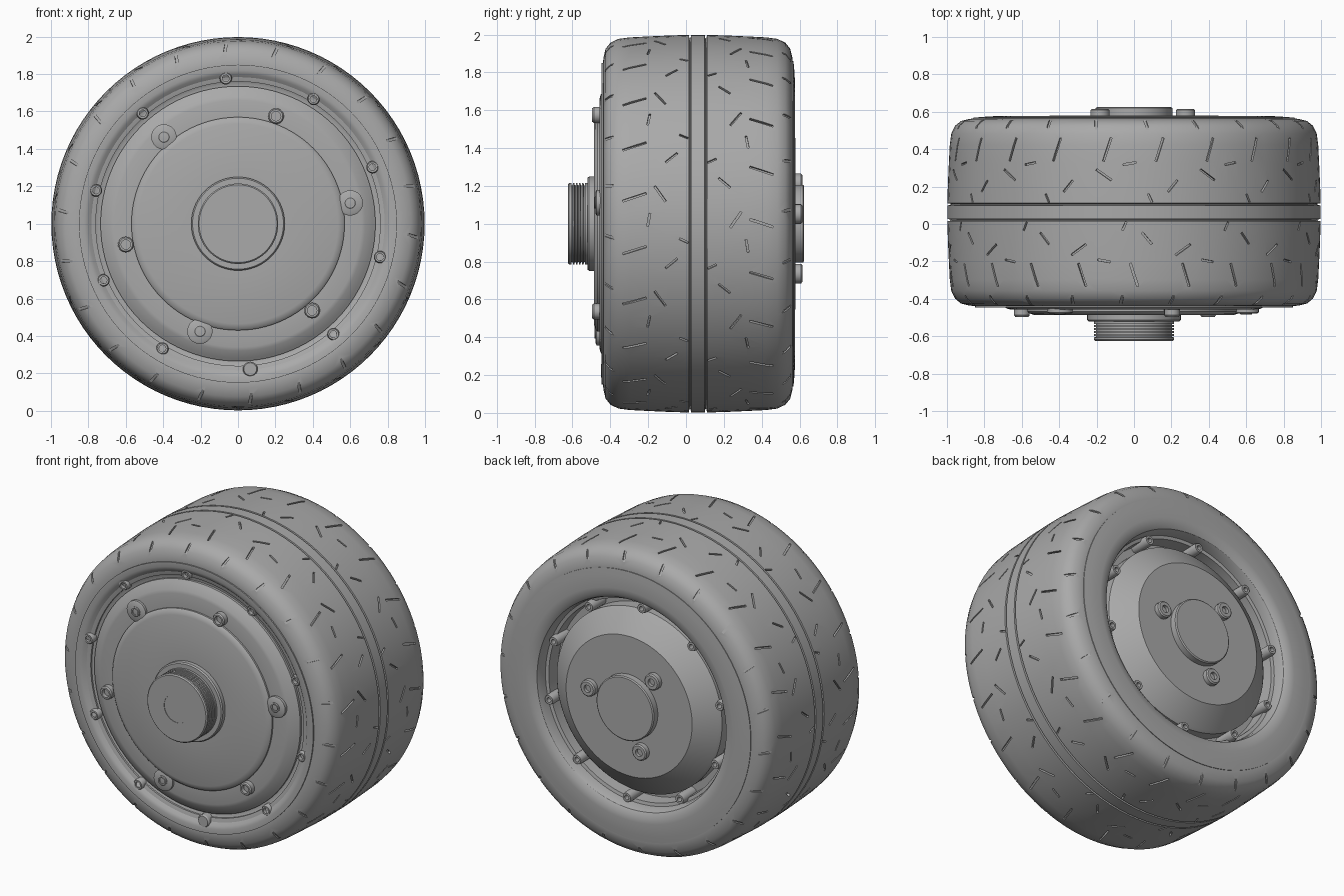
import bpy, bmesh
from math import sin, cos, pi, radians
from mathutils import Matrix

cube = bpy.data.objects.get("Cube")
if cube:
    bpy.data.objects.remove(cube, do_unlink=True)

grey = bpy.data.materials.new("mid_grey")
grey.use_nodes = True
GREY = (0.4, 0.4, 0.4, 1)
grey.diffuse_color = GREY
grey.node_tree.nodes["Principled BSDF"].inputs["Base Color"].default_value = GREY

MID = 0.063          # axial middle of the tyre
AXLE = 1.0           # axle height


def add_object(name, bm):
    mesh = bpy.data.meshes.new(name)
    bm.to_mesh(mesh)
    bm.free()
    mesh.materials.append(grey)
    obj = bpy.data.objects.new(name, mesh)
    bpy.context.collection.objects.link(obj)
    return obj


def activate(obj):
    bpy.ops.object.select_all(action='DESELECT')
    obj.select_set(True)
    bpy.context.view_layer.objects.active = obj


def smooth(obj, angle=32):
    activate(obj)
    bpy.ops.object.shade_smooth_by_angle(angle=radians(angle))


def lathe(name, profile, x=0, z=AXLE, segs=96, closed=False):
    """Turn a (radius, y) profile around an axis parallel to y."""
    bm = bmesh.new()
    rings = []
    for i in range(segs):
        a = 2 * pi * i / segs
        rings.append([bm.verts.new((x + r * cos(a), y, z + r * sin(a)))
                      for r, y in profile])
    count = len(profile) if closed else len(profile) - 1
    for i in range(segs):
        p, q = rings[i], rings[(i + 1) % segs]
        for j in range(count):
            k = (j + 1) % len(profile)
            bm.faces.new((p[j], p[k], q[k], q[j]))
    bmesh.ops.remove_doubles(bm, verts=bm.verts, dist=1e-5)
    bmesh.ops.recalc_face_normals(bm, faces=bm.faces)
    obj = add_object(name, bm)
    smooth(obj)
    return obj


def bolt(name, angle, ring, y, r, h, d, socket=0.45):
    """Socket bolt on a bolt circle; d is the way it points along y."""
    a = radians(angle)
    shape = [(r, 0), (r, 0.85 * h), (0.85 * r, h)]
    if socket:
        shape += [(socket * r, h), (socket * r, 0.55 * h), (0, 0.55 * h)]
    else:
        shape += [(0, h)]
    return lathe(name, [(q, y + d * t) for q, t in shape],
                 ring * cos(a), AXLE + ring * sin(a), 20)


# Tyre: half profile mirrored about its middle, with two thin running grooves
half = [(0.998, 0.036), (0.98, 0.039), (0.98, 0.045), (0.998, 0.048),
        (0.995, 0.15), (0.99, 0.26), (0.985, 0.36), (0.977, 0.42),
        (0.957, 0.462), (0.925, 0.488), (0.88, 0.499), (0.84, 0.503), (0.76, 0.48)]
tyre = lathe("tyre", [(r, MID - t) for r, t in reversed(half)]
             + [(r, MID + t) for r, t in half], closed=True)

# Tread cuts, all gathered in one cutter
cuts = bmesh.new()


def cut(angle, side, offset, radius, length, width, depth, yaw=0, tilt=0):
    m = (Matrix.Translation((0, 0, AXLE)) @ Matrix.Rotation(radians(angle), 4, 'Y')
         @ Matrix.Translation((0, MID + side * offset, radius))
         @ Matrix.Rotation(radians(-side * tilt), 4, 'X')
         @ Matrix.Rotation(radians(side * yaw), 4, 'Z')
         @ Matrix.Diagonal((width, length, depth, 1)))
    bmesh.ops.create_cube(cuts, size=1, matrix=m)


STEPS = 22
for side in (-1, 1):
    for i in range(STEPS):
        a = 360 * i / STEPS + 4 * side
        cut(a, side, 0.475, 0.955, 0.15, 0.014, 0.035, yaw=10, tilt=50)
        cut(a + 4, side, 0.335, 0.985, 0.13, 0.011, 0.03, yaw=-18)
        if i % 2:
            cut(a + 3, side, 0.2, 0.99, 0.10, 0.011, 0.03, yaw=55)
            cut(a + 11, side, 0.26, 0.99, 0.07, 0.010, 0.03, yaw=-80)
        else:
            cut(a + 8, side, 0.14, 0.995, 0.08, 0.011, 0.03, yaw=-40)
            cut(a + 1, side, 0.075, 0.995, 0.05, 0.010, 0.03, yaw=25)
cutter = add_object("tread_cutter", cuts)
cutter.hide_render = True
activate(tyre)
mod = tyre.modifiers.new("tread", 'BOOLEAN')
mod.operation = 'DIFFERENCE'
mod.solver = 'EXACT'
mod.object = cutter
bpy.ops.object.modifier_move_to_index(modifier="tread", index=0)
bpy.ops.object.modifier_apply(modifier="tread")
bpy.data.objects.remove(cutter, do_unlink=True)

# Front rim flange with its bolt channel
lathe("front_rim", [(0.85, -0.42), (0.85, -0.447), (0.82, -0.447), (0.80, -0.44),
                    (0.775, -0.415), (0.755, -0.402), (0.735, -0.40), (0.735, -0.37),
                    (0.6, -0.37)])

# Front motor housing, stepped up to a rounded cover
lathe("front_housing", [(0.735, -0.36), (0.735, -0.415), (0.72, -0.425), (0.68, -0.452),
                        (0.66, -0.457), (0.57, -0.457), (0.57, -0.468), (0.56, -0.478),
                        (0.535, -0.486), (0.25, -0.487), (0.25, -0.512), (0.243, -0.52),
                        (0.2, -0.52)])

# Threaded axle boss with a centre pin
thread = []
for i in range(5):
    y = -0.525 - 0.016 * i
    thread += [(0.215, y), (0.215, y - 0.009), (0.203, y - 0.010), (0.203, y - 0.015)]
lathe("axle_boss", [(0.215, -0.51)] + thread
      + [(0.215, -0.606), (0.215, -0.618), (0.208, -0.625), (0.09, -0.625),
         (0.09, -0.622), (0, -0.622)])

# Rear rim flange and recess
lathe("rear_rim", [(0.86, 0.55), (0.86, 0.568), (0.82, 0.572), (0.74, 0.577),
                   (0.70, 0.572), (0.675, 0.555), (0.665, 0.53), (0.66, 0.49),
                   (0.64, 0.485), (0.635, 0.40), (0.5, 0.40)])

# Rear conical cover and end cap
lathe("rear_cover", [(0.59, 0.38), (0.59, 0.475), (0.575, 0.49), (0.45, 0.58),
                     (0, 0.58)])
lathe("rear_cap", [(0.205, 0.57), (0.205, 0.619), (0.198, 0.625), (0, 0.625)])

# Rim bolts on both faces; one front position holds a plain valve plug
for i in range(10):
    a = 22.8 + 36 * i
    if i == 7:
        bolt("valve_plug", a, 0.78, -0.39, 0.04, 0.06, -1, socket=0)
    else:
        bolt(f"front_rim_bolt_{i}", a, 0.78, -0.39, 0.033, 0.055, -1, socket=0.55)
    bolt(f"rear_rim_bolt_{i}", a, 0.625, 0.40, 0.033, 0.13, 1)

# Housing lugs alternating with raised bolts, and rear cover bolts
for i in range(3):
    a = 10.5 + 120 * i
    bolt(f"housing_lug_{i}", a, 0.61, -0.44, 0.068, 0.038, -1, socket=0)
    bolt(f"lug_bolt_{i}", a, 0.61, -0.46, 0.032, 0.025, -1, socket=0.6)
    bolt(f"housing_bolt_{i}", a + 60, 0.61, -0.44, 0.042, 0.056, -1, socket=0.6)
    bolt(f"rear_cover_bolt_{i}", a, 0.28, 0.57, 0.052, 0.045, 1)
